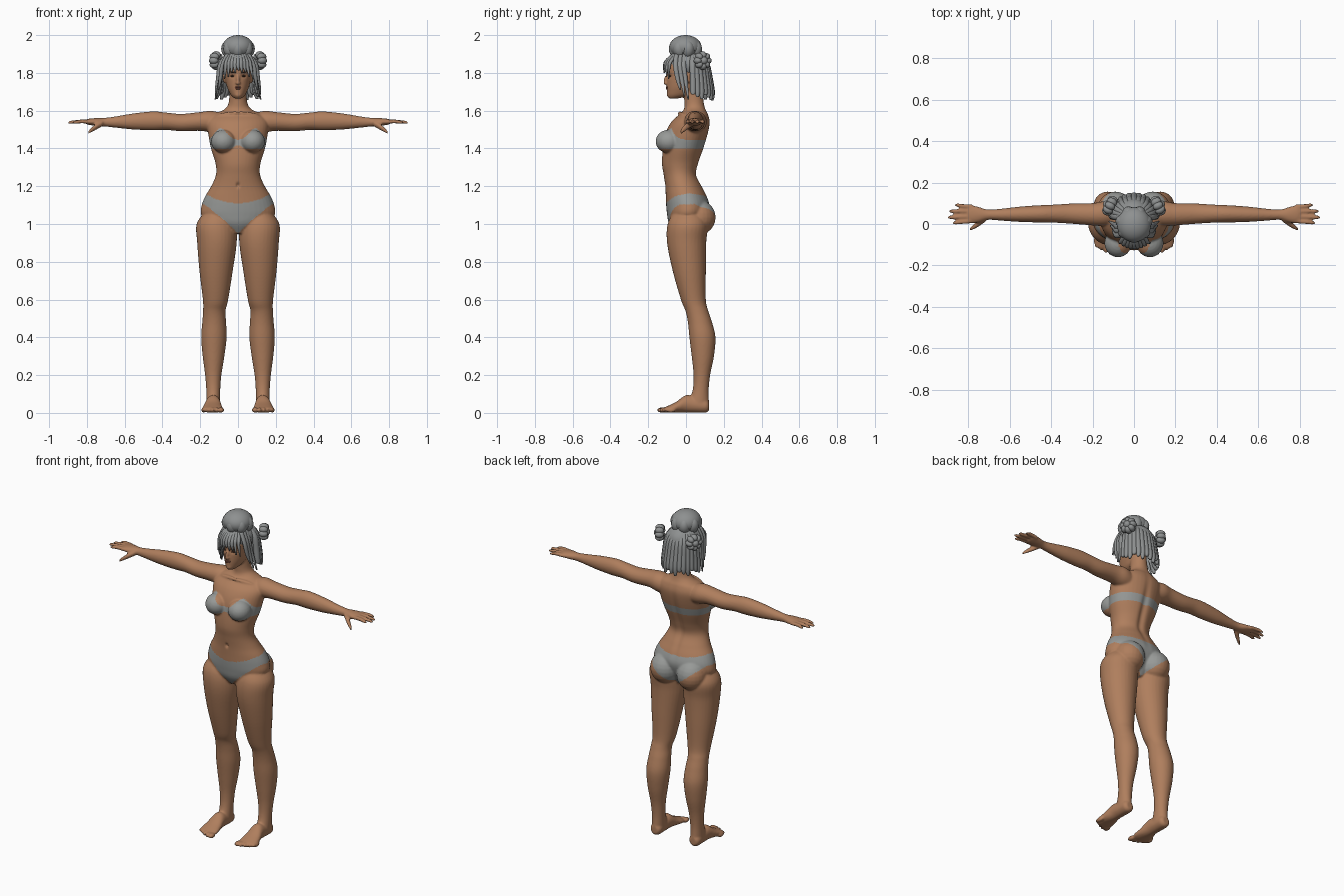
import bpy, bmesh, math
from mathutils import Matrix, Vector, Euler


def material(name, rgb):
    m = bpy.data.materials.new(name)
    m.diffuse_color = (*rgb, 1)
    return m


SKIN = material("skin tan", (0.43, 0.21, 0.11))
GREY = material("cloth grey", (0.31, 0.32, 0.31))
HAIR = material("hair grey", (0.27, 0.28, 0.28))
DARK = material("eye brown", (0.06, 0.03, 0.02))
LIP = material("lip brown", (0.25, 0.09, 0.06))


def spline(rows, steps=6):
    """Smoothly interpolate between the given rows of numbers."""
    out = []
    for i in range(len(rows) - 1):
        a, b, c, d = (rows[min(max(i + k, 0), len(rows) - 1)] for k in (-1, 0, 1, 2))
        for j in range(steps):
            t = j / steps
            out.append([0.5 * (2 * q + (r - p) * t + (2 * p - 5 * q + 4 * r - s) * t * t
                               + (3 * q - p - 3 * r + s) * t ** 3)
                        for p, q, r, s in zip(a, b, c, d)])
    return out + [list(rows[-1])]


def loft(bm, axis, rows, side=1, n=24, steps=6):
    """Rows: position on axis, two centre values, two radii."""
    rings = []
    for t, u, v, ru, rv in spline(rows, steps):
        ring = []
        for k in range(n):
            a = 2 * math.pi * k / n
            p, q = u + ru * math.cos(a), v + rv * math.sin(a)
            co = {"x": (t, p, q), "y": (p, t, q), "z": (p, q, t)}[axis]
            ring.append(bm.verts.new((co[0] * side, co[1], co[2])))
        rings.append(ring)
    for r0, r1 in zip(rings, rings[1:]):
        for k in range(n):
            bm.faces.new((r0[k], r0[(k + 1) % n], r1[(k + 1) % n], r1[k]))
    bm.faces.new(rings[0])
    bm.faces.new(rings[-1])


def ball(bm, loc, size, rot=(0, 0, 0), seg=24):
    bmesh.ops.create_uvsphere(bm, u_segments=seg, v_segments=seg // 2, radius=1,
                              matrix=Matrix.LocRotScale(Vector(loc), Euler(rot), Vector(size)))


def finish(bm, name, mat):
    bmesh.ops.recalc_face_normals(bm, faces=bm.faces)
    for f in bm.faces:
        f.smooth = True
    me = bpy.data.meshes.new(name)
    bm.to_mesh(me)
    bm.free()
    me.materials.append(mat)
    ob = bpy.data.objects.new(name, me)
    bpy.context.collection.objects.link(ob)
    return ob


def edges(z, x0, x1, y0, y1):
    return (z, (x0 + x1) / 2, (y0 + y1) / 2, (x1 - x0) / 2, (y1 - y0) / 2)


# Torso and neck: height, half width, front, back
body = bmesh.new()
torso = [(.95, .05, -.06, .06), (1.0, .15, -.09, .09), (1.05, .195, -.10, .115),
         (1.1, .192, -.105, .125), (1.15, .172, -.107, .11), (1.2, .142, -.11, .085),
         (1.26, .117, -.118, .057), (1.32, .119, -.127, .068), (1.4, .143, -.122, .095),
         (1.48, .158, -.108, .118), (1.54, .162, -.078, .127), (1.58, .13, -.035, .118),
         (1.605, .075, -.012, .105), (1.64, .05, -.008, .095), (1.73, .043, -.015, .085)]
loft(body, "z", [edges(z, -w, w, f, b) for z, w, f, b in torso], n=40)

# Head: height, half width, front, back
head = [(1.665, .018, -.09, -.04), (1.68, .036, -.099, .02), (1.70, .048, -.101, .05),
        (1.73, .06, -.102, .075), (1.78, .069, -.102, .092), (1.83, .072, -.104, .098),
        (1.88, .062, -.085, .085), (1.915, .03, -.045, .05)]
loft(body, "z", [edges(z, -w, w, f, b) for z, w, f, b in head], n=32)
ball(body, (0, -.106, 1.765), (.009, .012, .028), (-.25, 0, 0))
ball(body, (0, -.109, 1.746), (.014, .011, .009))
ball(body, (0, -.088, 1.685), (.02, .014, .016))

leg = [(1.07, .06, .17, -.06, .08), (1.0, .012, .219, -.097, .115), (.9, .007, .216, -.10, .107),
       (.75, .028, .204, -.07, .105), (.6, .052, .186, -.027, .105), (.54, .066, .185, -.003, .118),
       (.48, .063, .189, .01, .138), (.4, .06, .195, .018, .156), (.3, .072, .187, .03, .148),
       (.2, .088, .174, .04, .128), (.12, .094, .168, .035, .12), (.05, .095, .168, .01, .122)]
foot = [(.122, .132, .035, .02, .022), (.105, .132, .037, .034, .036), (.05, .132, .043, .037, .042),
        (0, .132, .048, .04, .046), (-.05, .134, .031, .05, .029), (-.09, .134, .021, .056, .019),
        (-.115, .136, .016, .052, .013)]
arm = [(.08, .05, 1.53, .05, .055), (.14, .05, 1.541, .06, .058), (.2, .047, 1.543, .054, .05),
       (.3, .05, 1.537, .049, .046), (.38, .05, 1.544, .044, .046), (.45, .049, 1.546, .042, .05),
       (.55, .047, 1.543, .037, .043), (.64, .045, 1.54, .029, .031), (.705, .045, 1.539, .025, .023),
       (.75, .045, 1.54, .038, .021), (.785, .047, 1.541, .044, .017), (.805, .048, 1.541, .042, .012)]
for s in (1, -1):
    loft(body, "z", [edges(*r) for r in leg], s, 32)
    loft(body, "y", foot, s)
    for i in range(5):  # toes
        ball(body, (s * (.09 + .023 * i), -.128 + .006 * i * i / 2, .015),
             (.017 if i == 0 else .012, .026, .014))
    loft(body, "x", arm, s)
    # Fingers: root y, tip y, tip x
    for y0, y1, x1 in ((.014, .006, .875), (.037, .032, .9), (.061, .062, .893), (.083, .091, .865)):
        loft(body, "x", [(.78, y0, 1.541, .011, .011), (.83, (y0 + y1) / 2, 1.543, .0105, .0105),
                         (x1 - .012, y1, 1.538, .009, .009), (x1, y1, 1.536, .004, .004)], s, 12)
    # Thumb
    loft(body, "x", [(.715, .03, 1.535, .018, .016), (.75, .003, 1.515, .016, .016),
                     (.78, -.018, 1.495, .011, .012), (.793, -.026, 1.484, .006, .007)], s, 12)
    ball(body, (s * .077, -.092, 1.437), (.066, .069, .062))                 # bust
    ball(body, (s * .09, .067, 1.035), (.088, .09, .092))                    # buttock
    ball(body, (s * .071, .012, 1.775), (.009, .018, .03), (0, 0, s * .3))   # ear
    ball(body, (s * .05, -.025, 1.583), (.062, .012, .01), (0, s * .12, s * .25))  # collar bone
body_ob = finish(body, "body", SKIN)

# Fuse the body into one skin
rm = body_ob.modifiers.new("fuse", "REMESH")
rm.mode, rm.voxel_size = "VOXEL", 0.0055
sm = body_ob.modifiers.new("soften", "SMOOTH")
sm.factor, sm.iterations = 0.5, 5
fused = bpy.data.meshes.new_from_object(body_ob.evaluated_get(bpy.context.evaluated_depsgraph_get()))
body_ob.modifiers.clear()
body_ob.data = fused
fused.materials.clear()
fused.materials.append(SKIN)
fused.materials.append(GREY)


def bump(v, c, w):
    return math.exp(-((v - c) / w) ** 2)


# Spine groove, navel and eye sockets
for v in fused.vertices:
    x, y, z = v.co
    if abs(x) < .2 and y > .03:
        v.co.y -= .012 * bump(x, 0, .02) * bump(z, 1.34, .17)
    elif abs(x) < .08 and y < -.05:
        v.co.y += .012 * bump(x, 0, .008) * bump(z, 1.205, .012)
        v.co.y += .008 * bump(abs(x), .03, .015) * bump(z, 1.785, .012)


def is_cloth(c):
    x, y, z = abs(c.x), c.y, c.z
    if x < .19 and 1.38 < z < 1.54:      # bandeau top
        front = min(max((.0 - y) / .08, 0), 1)
        top = 1.445 + front * (.065 * bump(x, .095, .05) - .002)
        low = 1.398 + front * .02 * bump(x, 0, .025)
        return low < z < top
    if x < .23 and .93 < z < 1.2:        # briefs
        k = min(x / .18, 1)
        top = (1.11 if y < 0 else 1.145) + (.055 if y < 0 else .02) * k * k
        return .945 + .16 * k ** .85 < z < top
    return False


for p in fused.polygons:
    p.use_smooth = True
    p.material_index = int(is_cloth(p.center))

# Face details
eyes, brows = bmesh.new(), bmesh.new()
for s in (1, -1):
    ball(eyes, (s * .03, -.0865, 1.783), (.013, .006, .005), (0, 0, s * .35), 12)
    ball(brows, (s * .031, -.093, 1.803), (.017, .005, .003), (0, -s * .15, s * .35), 12)
finish(eyes, "eyes", DARK)
finish(brows, "eyebrows", DARK)
lips = bmesh.new()
ball(lips, (0, -.1, 1.724), (.019, .007, .004), seg=16)
ball(lips, (0, -.1, 1.717), (.015, .007, .005), seg=16)
finish(lips, "lips", LIP)

# Hair cap and the large top bun
cap = bmesh.new()
ball(cap, (0, .015, 1.845), (.088, .107, .078))
finish(cap, "hair_cap", HAIR)
bun = bmesh.new()
ball(bun, (0, -.003, 1.937), (.082, .085, .063), seg=32)
for i in range(7):
    a = 2 * math.pi * (i + .25) / 7
    ball(bun, (.045 * math.cos(a), .045 * math.sin(a), 1.925),
         (.046, .036, .05), (0, .25, a), 20)
finish(bun, "top_bun", HAIR)

# Back curtain of hanging strands
back = bmesh.new()
N = 15
for i in range(N):
    a = -1.5 + 3.0 * i / (N - 1)
    sx, cy = math.sin(a), math.cos(a)
    end = 1.652 + .012 * (i % 3) + .01 * abs(sx)
    loft(back, "z", [(z, sx * rx, .03 + cy * ry, r, r) for z, rx, ry, r in (
        (1.9, .055, .045, .012), (1.85, .088, .078, .017), (1.77, .1, .096, .017),
        (1.70, .107, .108, .016), (end, .115, .112, .007))], 1, 10, 4)
finish(back, "back_hair", HAIR)

# Fringe and face-framing locks
fringe = bmesh.new()
for i in range(9):
    x = -.06 + .015 * i
    d = abs(x)
    tip = 1.812 - 12 * d * d - .01 * (i % 2)
    y = -.117 + 7 * d * d
    loft(fringe, "z", [(1.905, x * .6, -.06 + 4 * d * d, .012, .012), (1.865, x * .95, y + .014, .013, .011),
                       (1.835, x * 1.1, y + .003, .01, .008), (tip, x * 1.25 + .004, y, .003, .003)], 1, 10, 4)
for s in (1, -1):
    for dy, end in ((0, 1.71), (.022, 1.675), (.042, 1.66)):
        loft(fringe, "z", [(1.9, .055, -.05 + dy, .013, .013), (1.84, .083, -.055 + dy, .011, .014),
                           (1.77, .093, -.045 + dy, .01, .012), (end, .103 + dy * .4, -.03 + dy, .004, .004)],
             s, 10, 4)
finish(fringe, "fringe", HAIR)

# Two coiled side buns
for s, name in ((1, "left_bun"), (-1, "right_bun")):
    b = bmesh.new()
    c = Vector((s * .116, .088, 1.865))
    out = Vector((s, .5, 0)).normalized()
    q = out.to_track_quat("Z", "Y")
    for i in range(8):
        a = 2 * math.pi * i / 8
        p = c + q @ Vector((.029 * math.cos(a), .029 * math.sin(a), 0))
        ball(b, p, (.021, .019, .026), (q @ Euler((0, 0, a)).to_quaternion()).to_euler(), 16)
    ball(b, c + out * .014, (.021, .021, .021), seg=16)
    finish(b, name, HAIR)
